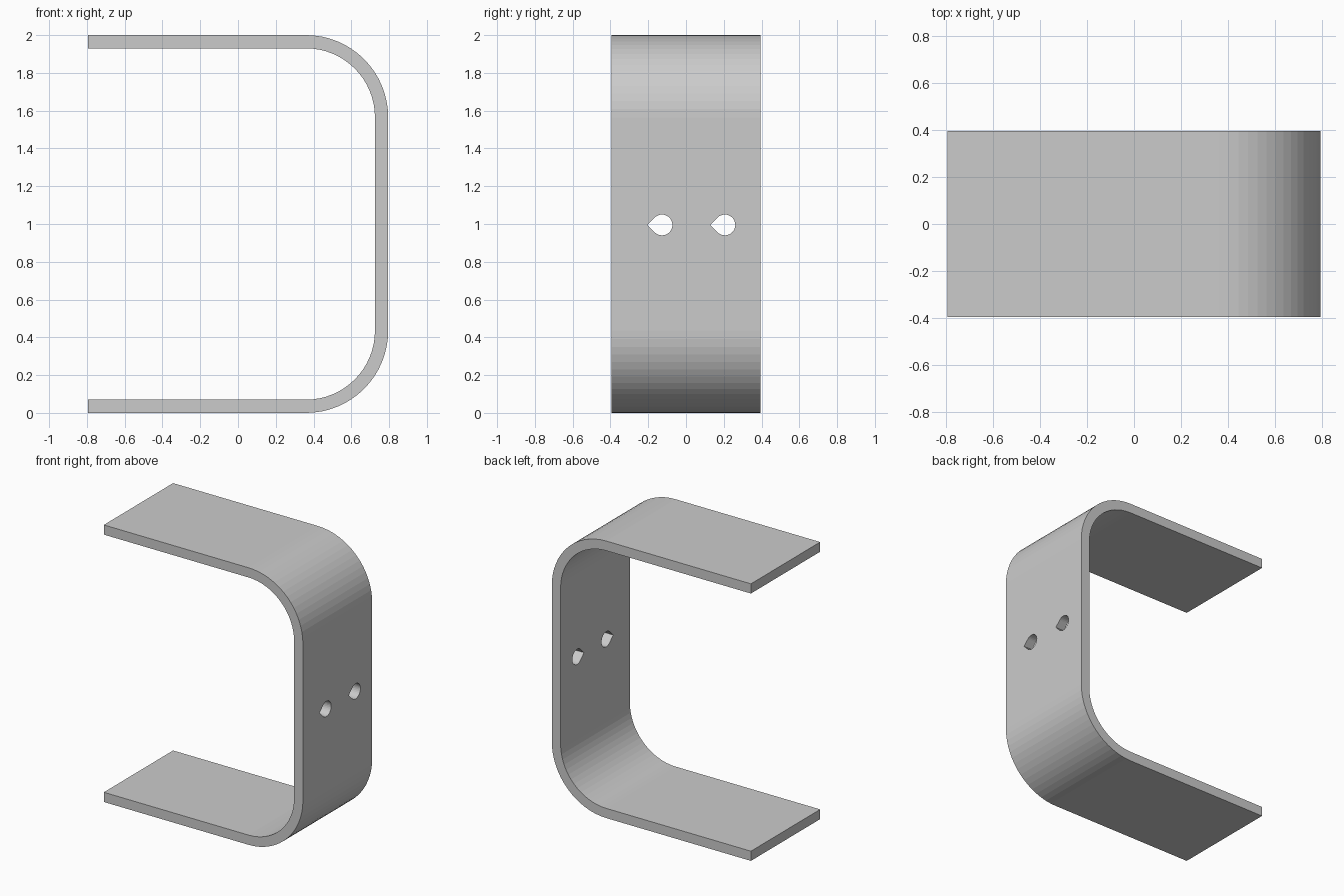
import bpy, bmesh
from math import cos, sin, pi, sqrt
from mathutils import Vector

if "Cube" in bpy.data.objects:
    bpy.data.objects.remove(bpy.data.objects["Cube"], do_unlink=True)

HALF_X, HALF_Y, HEIGHT = 0.795, 0.395, 2.0
WALL, RADIUS, STEPS = 0.07, 0.435, 16
HOLE_R, HOLE_Z = 0.055, 0.995

grey = bpy.data.materials.new("grey")
grey.use_nodes = True
colour = (0.6, 0.6, 0.6, 1)
grey.diffuse_color = colour
grey.node_tree.nodes["Principled BSDF"].inputs["Base Color"].default_value = colour


def prism(name, outline, direction):
    """Extrude a closed planar outline along a direction."""
    bm = bmesh.new()
    face = bm.faces.new([bm.verts.new(p) for p in outline])
    grown = bmesh.ops.extrude_face_region(bm, geom=[face], use_keep_orig=True)
    moved = [g for g in grown["geom"] if isinstance(g, bmesh.types.BMVert)]
    bmesh.ops.translate(bm, verts=moved, vec=direction)
    bmesh.ops.recalc_face_normals(bm, faces=bm.faces)
    mesh = bpy.data.meshes.new(name)
    bm.to_mesh(mesh)
    bm.free()
    mesh.materials.append(grey)
    obj = bpy.data.objects.new(name, mesh)
    bpy.context.collection.objects.link(obj)
    return obj


def c_path(inset):
    """Open C path from the top free end round to the bottom free end."""
    r = RADIUS - inset
    cx = HALF_X - RADIUS
    pts = [(-HALF_X, HEIGHT - inset)]
    for cz, start in ((HEIGHT - RADIUS, pi / 2), (RADIUS, 0)):
        for i in range(STEPS + 1):
            a = start - pi / 2 * i / STEPS
            pts.append((cx + r * cos(a), cz + r * sin(a)))
    return pts + [(-HALF_X, inset)]


# Bent strip
outline = c_path(0) + c_path(WALL)[::-1]
bracket = prism("bracket", [(x, -HALF_Y, z) for x, z in outline],
                Vector((0, 2 * HALF_Y, 0)))

# Teardrop holes through the upright wall, points facing the front
for hole_y in (-0.127, 0.206):
    drop = [(HALF_X - 2 * WALL, hole_y - HOLE_R * sqrt(2), HOLE_Z)]
    for i in range(25):
        a = -0.75 * pi + 1.5 * pi * i / 24
        drop.append((HALF_X - 2 * WALL, hole_y + HOLE_R * cos(a),
                     HOLE_Z + HOLE_R * sin(a)))
    cutter = prism("hole_cutter", drop, Vector((3 * WALL, 0, 0)))
    cutter.hide_render = True
    cut = bracket.modifiers.new("hole", 'BOOLEAN')
    cut.operation = 'DIFFERENCE'
    cut.solver = 'EXACT'
    cut.object = cutter
    bpy.context.view_layer.objects.active = bracket
    bpy.ops.object.modifier_apply(modifier=cut.name)
    bpy.data.objects.remove(cutter, do_unlink=True)
